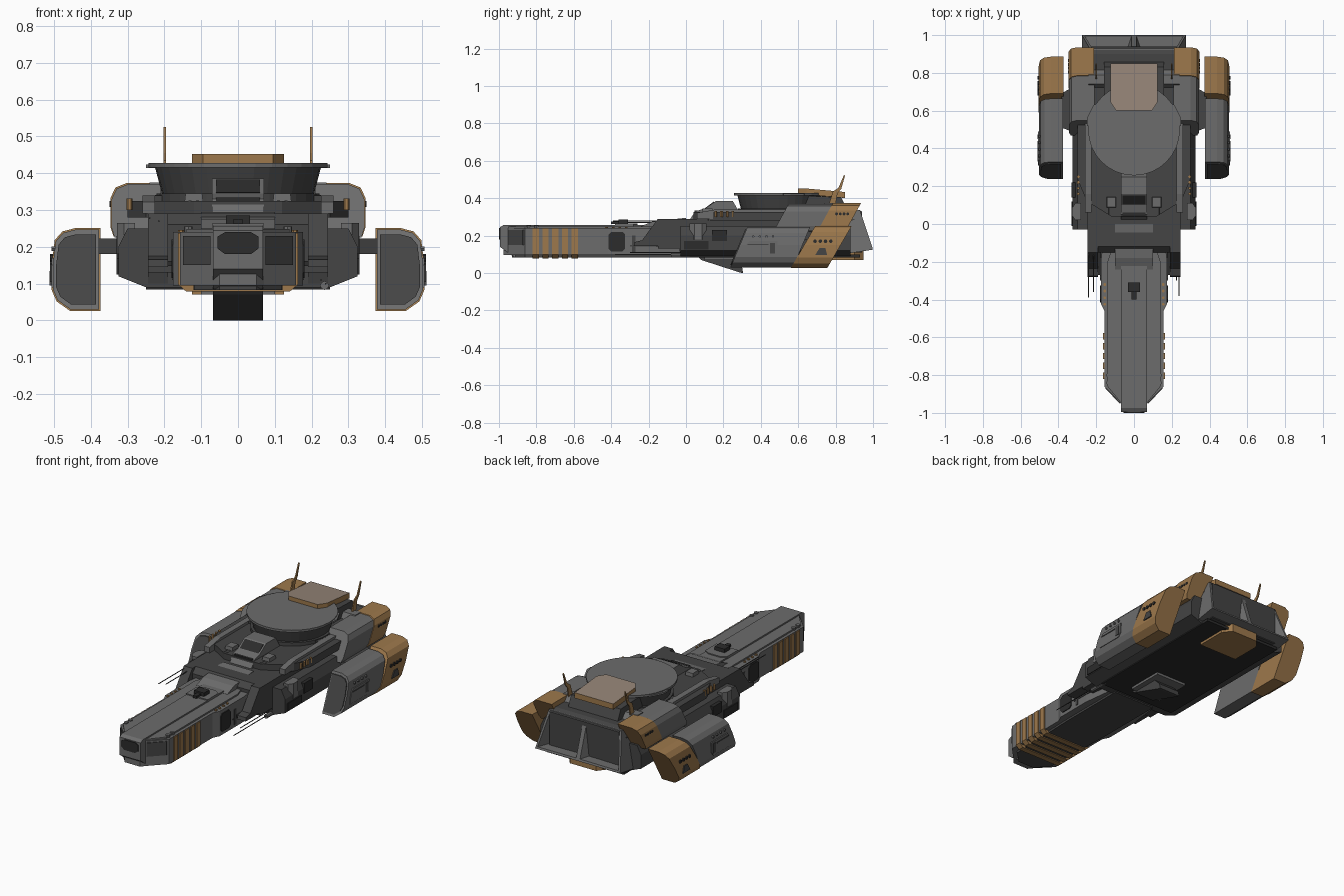
import bpy, bmesh, math
from mathutils import Vector

if "Cube" in bpy.data.objects:
    bpy.data.objects.remove(bpy.data.objects["Cube"])


def mat(name, r, g, b):
    m = bpy.data.materials.new(name)
    m.diffuse_color = (r, g, b, 1)
    m.use_nodes = True
    m.node_tree.nodes["Principled BSDF"].inputs["Base Color"].default_value = m.diffuse_color
    return m


GREY = mat("light grey", .15, .15, .15)
DARK = mat("dark grey", .058, .058, .058)
BLACK = mat("near black", .025, .025, .025)
GOLD = mat("ochre", .34, .19, .072)
TAN = mat("pale tan", .30, .235, .185)


def finish(name, bm, mats, mirror=False):
    bmesh.ops.recalc_face_normals(bm, faces=bm.faces)
    me = bpy.data.meshes.new(name)
    bm.to_mesh(me)
    bm.free()
    for m in mats:
        me.materials.append(m)
    ob = bpy.data.objects.new(name, me)
    bpy.context.collection.objects.link(ob)
    if mirror:
        ob.modifiers.new("mirror", 'MIRROR')
    return ob


def prism_bm(bm, axis, pts, a, b, shear=0, scale=1):
    """Extrude a 2D outline along an axis; shear slides y with z, scale tapers the far end."""
    cx = sum(p[0] for p in pts) / len(pts)
    cy = sum(p[1] for p in pts) / len(pts)
    rings = []
    for d, s in ((a, 1), (b, scale)):
        ring = []
        for u, v in pts:
            u, v = cx + (u - cx) * s, cy + (v - cy) * s
            co = {'x': (d, u, v), 'y': (u, d + shear * v, v), 'z': (u, v, d)}[axis]
            ring.append(bm.verts.new(co))
        rings.append(ring)
    n = len(pts)
    bm.faces.new(rings[0])
    bm.faces.new(rings[1])
    for i in range(n):
        j = (i + 1) % n
        bm.faces.new((rings[0][i], rings[0][j], rings[1][j], rings[1][i]))


def prism(name, axis, pts, a, b, m, mirror=False, shear=0, scale=1):
    bm = bmesh.new()
    prism_bm(bm, axis, pts, a, b, shear, scale)
    return finish(name, bm, [m], mirror)


def rect(u0, u1, v0, v1):
    return [(u0, v0), (u1, v0), (u1, v1), (u0, v1)]


def both(half):
    """Complete a half outline (positive x) symmetrically."""
    return half + [(-x, v) for x, v in reversed(half)]


def circle(cx, cy, r, n):
    return [(cx + r * math.cos(math.tau * i / n), cy + r * math.sin(math.tau * i / n)) for i in range(n)]


def box(name, x, y, z, m, mirror=False):
    return prism(name, 'z', rect(*x, *y), *z, m, mirror)


def row(name, axis, outlines, a, b, m, mirror=True):
    bm = bmesh.new()
    for o in outlines:
        prism_bm(bm, axis, o, a, b)
    return finish(name, bm, [m], mirror)


# Forward boom with raised spine and nose
prism("boom", 'z', both([(.05, -.975), (.07, -.95), (.157, -.86), (.157, -.46), (.176, -.42),
                         (.176, -.2), (.155, -.03)]), .095, .24, GREY)
prism("boom_keel", 'z', both([(.05, -.93), (.12, -.86), (.135, -.4), (.135, 0)]), .083, .095, DARK)
prism("boom_shoulders", 'z', both([(.05, -.97), (.14, -.86), (.14, -.2), (.1, -.08)]), .24, .249, GREY)
prism("boom_spine", 'x', [(-.995, .14), (-.995, .245), (-.975, .257), (-.1, .258), (-.1, .088), (-.92, .086)],
      -.068, .068, GREY)
prism("nose_aperture", 'y', both([(.035, .18), (.055, .195), (.055, .228), (.035, .24)]), -1.0, -.99, BLACK)
row("nose_cheek_panels", 'z', [[(.075, -.951), (.15, -.873), (.15, -.865), (.075, -.943)]], .15, .23, DARK)
row("boom_ribs", 'y', [], 0, 0, GOLD, False)
bm = bmesh.new()
for i in range(5):
    y = -.82 + i * .052
    prism_bm(bm, 'y', both([(.14, .078), (.163, .098), (.163, .237)]), y, y + .034)
bpy.data.objects.remove(bpy.data.objects["boom_ribs"])
finish("boom_gold_ribs", bm, [GOLD])
row("boom_side_windows", 'x', [[(-.40, .115), (-.34, .115), (-.325, .13), (-.325, .205), (-.34, .22),
                                (-.40, .22), (-.415, .205), (-.415, .13)]], .17, .181, BLACK)
row("boom_side_seams", 'x', [rect(-.3, -.06, .142, .15), rect(-.29, -.27, .11, .2)], .17, .179, DARK)
row("boom_deck_lights", 'z', [circle(.135, -.8, .012, 8), circle(.135, -.84, .012, 8)], .24, .255, GREY)
row("boom_gold_lights", 'z', [circle(.155, -.32 - .035 * i, .008, 6) for i in range(4)], .24, .246, GOLD)

# Small turret on the boom
prism("boom_turret_base", 'z', both([(.07, -.38), (.07, -.28), (.04, -.26)]), .25, .264, GREY)
box("boom_turret", (-.032, .032), (-.36, -.31), (.26, .285), BLACK)
box("boom_turret_barrel", (-.012, .012), (-.4, -.34), (.262, .276), BLACK)
prism("boom_collar", 'x', [(-.24, .25), (-.18, .275), (.0, .295), (.0, .2), (-.24, .2)], -.1, .1, GREY)

# Main hull, stepped in layers
prism("lower_hull", 'y', both([(.25, .09), (.325, .12), (.325, .2), (.30, .25)]), -.03, .88, DARK)
prism("mid_hull", 'x', [(-.15, .13), (-.15, .26), (-.12, .29), (.9, .29), (.9, .13)], -.245, .245, DARK)
prism("front_prongs", 'x', [(-.28, .145), (-.275, .165), (-.235, .175), (-.15, .29), (.1, .29), (.1, .1), (-.03, .1),
                            (-.04, .145)], .19, .245, DARK, True)
row("prong_intakes", 'x', [rect(-.27, -.12, .148, .162)], .175, .195, BLACK)
prism("upper_deck", 'z', both([(.12, .04), (.25, .12), (.3, .24), (.3, .56), (.23, .6), (.23, .9)]), .28, .325, DARK)
prism("upper_deck_trim", 'x', [(.06, .29), (.06, .322), (.16, .34), (.55, .34), (.55, .29)], .225, .26, GREY, True)
prism("rear_deck", 'x', [(.42, .3), (.42, .34), (.9, .345), (.94, .33), (.94, .11), (.6, .11)], -.225, .225, DARK)
prism("rear_step", 'x', [(.72, .34), (.74, .375), (.79, .375), (.82, .34)], .11, .24, GREY, True)
box("belly_plate", (-.25, .25), (.02, .93), (.084, .1), BLACK)

# Flank details
prism("flank_bulges", 'z', [(.28, .02), (.31, .02), (.328, .045), (.328, .085), (.31, .11), (.28, .11)],
      .18, .265, GREY, True)
row("flank_panels", 'x', [rect(.14, .22, .17, .23), rect(-.01, .12, .125, .17)], .31, .33, BLACK)
row("flank_gold_lights", 'z', [circle(.295, .16 + .03 * i, .008, 6) for i in range(4)], .3, .331, GOLD)

# Bridge and deck turrets
prism("bridge", 'x', [(.02, .285), (.05, .33), (.10, .345), (.16, .385), (.25, .385), (.3, .3)], -.07, .07, GREY)
box("bridge_window", (-.06, .06), (.045, .06), (.322, .334), BLACK)
prism("bridge_visor", 'x', [(.108, .345), (.15, .375), (.15, .383), (.102, .347)], -.06, .06, BLACK)
prism("deck_turrets", 'z', rect(.09, .15, .08, .15), .28, .345, GREY, True, scale=.75)
row("deck_turret_barrels", 'y', [circle(.11, .32, .007, 6), circle(.13, .32, .007, 6)], .05, .1, DARK)

# Command disc on its flared drum
prism("disc_drum", 'z', circle(0, .5, .2, 32), .32, .418, DARK, scale=1.13)
prism("disc_drum_rim", 'z', circle(0, .5, .222, 32), .325, .345, DARK)
prism("command_disc", 'z', circle(0, .5, .243, 32), .415, .428, GREY)
prism("disc_wings", 'z', both([(.1, .5), (.25, .52), (.25, .56), (.215, .63), (.12, .66)]), .414, .424, GREY)
prism("disc_support", 'x', [(.5, .33), (.5, .418), (.83, .405), (.86, .34)], -.16, .16, DARK)

# Roof plate: ochre sides with a pale top
bm = bmesh.new()
prism_bm(bm, 'z', both([(.095, .6), (.125, .645), (.125, .85)]), .42, .452)
for v in bm.verts:
    v.co.z -= .09 * max(0, v.co.y - .64)
bm.normal_update()
for f in bm.faces:
    f.material_index = int(f.normal.z > .7)
finish("roof_plate", bm, [GOLD, TAN])
prism("belly_gold_plate", 'z', both([(.125, .72), (.125, .9), (.085, .95), (.0, .95)]), .07, .12, GOLD)

# Antenna fins
prism("antenna_fins", 'x', [(.765, .37), (.785, .435), (.815, .455), (.845, .525), (.85, .52), (.83, .45),
                            (.81, .425), (.8, .37)], .196, .203, GOLD, True)

# Engine block with two recessed nozzles
bm = bmesh.new()
prism_bm(bm, 'x', [(.86, .335), (.93, .337), (1.0, .125), (.84, .1)], .0, .275)
for v in bm.verts:
    if v.co.x > .2 and v.co.z > .3:
        v.co.x = .235
bmesh.ops.recalc_face_normals(bm, faces=bm.faces)
rear = [max(bm.faces, key=lambda f: f.normal.y)]
bmesh.ops.inset_region(bm, faces=rear, thickness=.018, depth=0)
bmesh.ops.inset_region(bm, faces=rear, thickness=.035, depth=-.07)
rear[0].material_index = 1
finish("engine_block", bm, [GREY, DARK], True)

# Upper nacelles (sheared, ochre rear)
UP = [(.21, .225), (.335, .225), (.343, .25), (.343, .33), (.33, .358), (.3, .37), (.21, .37)]
prism("upper_nacelles", 'y', UP, .345, .58, GREY, True, shear=.55)
prism("upper_nacelle_tails", 'y', [(x + .003, z + .003) for x, z in UP], .58, .73, GOLD, True, shear=.55)
row("upper_nacelle_ports", 'x', [circle(.805 + .02 * i, .316, .008, 8) for i in range(4)], .34, .349, BLACK)

# Outer nacelles (sheared, ochre rear) on struts
LOW = [(.377, .03), (.455, .03), (.49, .055), (.503, .085), (.503, .15), (.495, .215), (.475, .238),
       (.44, .247), (.377, .247)]
prism("outer_nacelles", 'y', LOW, .225, .56, GREY, True, shear=.42)
CX, CZ = .44, .138
prism("outer_nacelle_tails", 'y', [(CX + (x - CX) * 1.05, CZ + (z - CZ) * 1.04) for x, z in LOW],
      .545, .74, GOLD, True, shear=.58)
row("nacelle_nose_panels", 'z', [rect(.39, .485, .235, .25)], .0, .0, DARK)
bpy.data.objects.remove(bpy.data.objects["nacelle_nose_panels"])
prism("nacelle_intakes", 'y', [(CX + (x - CX) * .86, CZ + (z - CZ) * .88) for x, z in LOW],
      .219, .23, DARK, True, shear=.42)
prism("nacelle_struts", 'z', [(.3, .48), (.385, .51), (.385, .69), (.3, .74)], .18, .222, DARK, True)
row("nacelle_ports", 'x', [circle(.69 + .028 * i, .17, .01, 8) for i in range(4)], .495, .51, BLACK)
row("nacelle_vents", 'x', [[(.69, .095), (.755, .095), (.745, .135), (.715, .135)]], .495, .512, DARK)
row("nacelle_hatches", 'x', [[(.31, .09), (.47, .09), (.49, .115), (.49, .17), (.34, .17), (.32, .15)]],
    .495, .507, GREY)
row("nacelle_hatch_slots", 'x', [rect(.45, .475, .105, .16), rect(.33, .44, .15, .156)], .5, .51, DARK)
row("nacelle_side_knobs", 'x', [circle(.36 + .035 * i, .195, .007, 6) for i in range(4)], .49, .506, GREY)

# Belly ramp pod
prism("belly_pod", 'x', [(.06, .09), (.08, .07), (.29, .002), (.305, 0), (.3, .03), (.24, .09)], -.068, .068, DARK)
box("belly_pod_base", (-.1, .1), (.1, .32), (.07, .09), GREY)

# Thin gun barrels: high on the left, low on the right
for name, x, y0, z in (("left_gun_outer", -.24, -.39, .278), ("left_gun_inner", -.215, -.36, .27),
                       ("right_gun_outer", .238, -.38, .1), ("right_gun_inner", .225, -.3, .11)):
    prism(name, 'y', circle(x, z, .0025, 6), y0, -.02, DARK)
prism("right_gun_mount", 'y', circle(.235, .095, .012, 8), -.08, .04, GREY)
